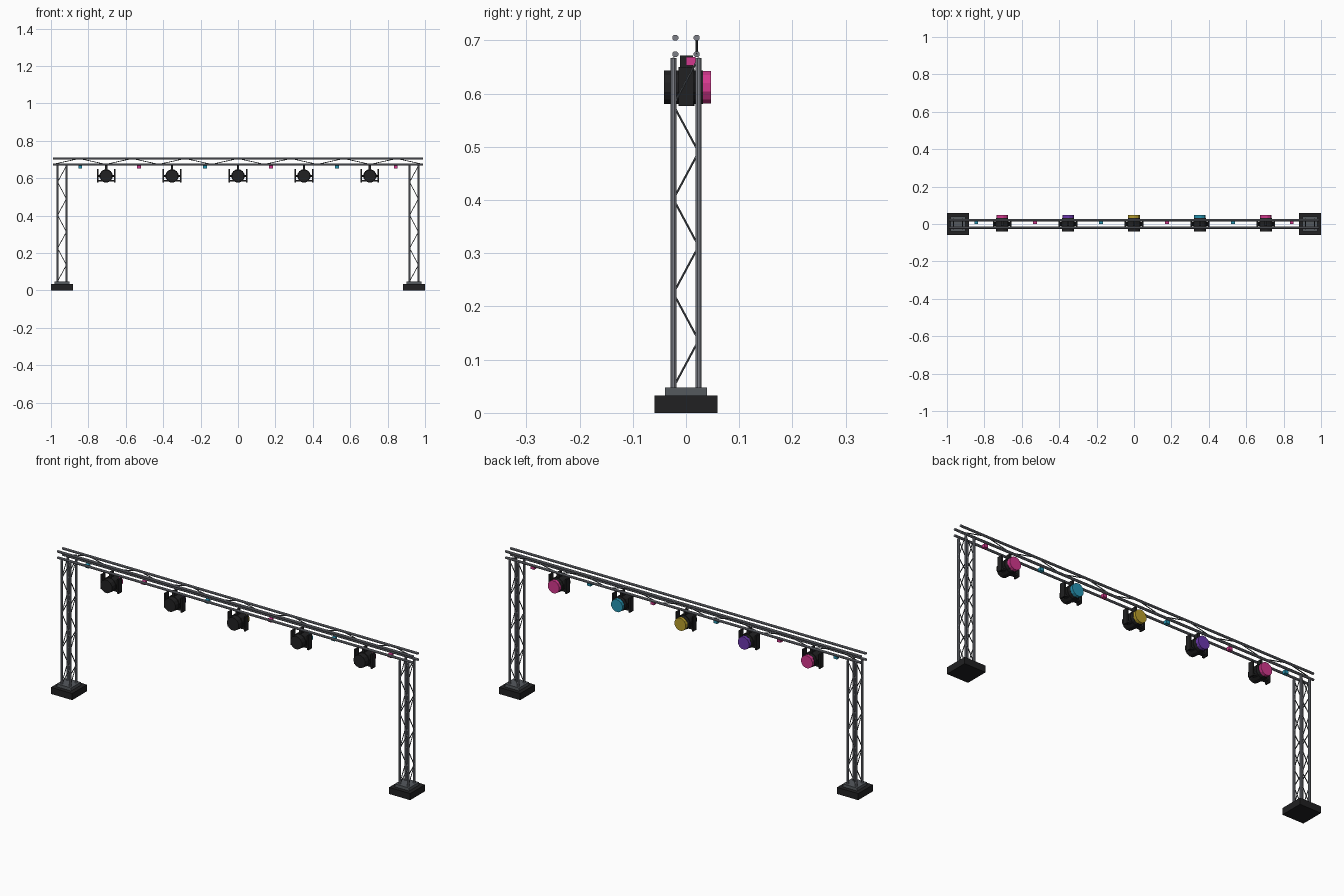
import bpy
from mathutils import Vector, Matrix

cube = bpy.data.objects.get("Cube")
if cube:
    bpy.data.objects.remove(cube, do_unlink=True)


def material(name, rgb):
    m = bpy.data.materials.new(name)
    m.use_nodes = True
    m.diffuse_color = (*rgb, 1)
    m.node_tree.nodes["Principled BSDF"].inputs["Base Color"].default_value = (*rgb, 1)
    return m


steel = material("steel grey", (0.20, 0.21, 0.24))
dark_steel = material("dark steel", (0.09, 0.10, 0.11))
black = material("black", (0.015, 0.015, 0.016))
pink = material("pink", (0.65, 0.04, 0.27))
teal = material("teal", (0.02, 0.30, 0.45))
purple = material("purple", (0.15, 0.04, 0.42))
yellow = material("yellow", (0.48, 0.34, 0.025))


def finish(name, mat):
    ob = bpy.context.object
    ob.name = name
    ob.data.materials.append(mat)
    return ob


def box(name, centre, size, mat):
    bpy.ops.mesh.primitive_cube_add(size=1, location=centre)
    bpy.context.object.data.transform(Matrix.Diagonal((*size, 1)))
    return finish(name, mat)


def tube(name, a, b, radius, mat, sides=8):
    a, b = Vector(a), Vector(b)
    d = b - a
    bpy.ops.mesh.primitive_cylinder_add(vertices=sides, radius=radius, depth=d.length)
    ob = bpy.context.object
    # turn the prism so that flats face outward, then aim it along the segment
    spin = Matrix.Rotation(3.14159 / sides, 4, "Z")
    aim = d.to_track_quat("Z", "Y").to_matrix().to_4x4()
    ob.data.transform(Matrix.Translation((a + b) / 2) @ aim @ spin)
    return finish(name, mat)


def lacing(name, start, side, along, count):
    """Zigzag rods: 'side' crosses the bay, 'along' advances one bay."""
    start, side, along = Vector(start), Vector(side), Vector(along)
    for i in range(count):
        a = start + along * i + side * (i % 2)
        b = start + along * (i + 1) + side * ((i + 1) % 2)
        tube(name, a, b, 0.0022, dark_steel, 6)


# Towers: foot, plate, four posts and lacing on each face
LEG, HALF, BOTTOM, TOP = 0.941, 0.0237, 0.048, 0.667
BAY = (0, 0, (TOP - BOTTOM) / 7)
for label, cx in (("right", -LEG), ("left", LEG)):
    box(label + "_foot", (cx, 0, 0.0165), (0.118, 0.118, 0.033), black)
    box(label + "_foot_plate", (cx, 0, 0.0405), (0.078, 0.078, 0.015), dark_steel)
    for s in (-HALF, HALF):
        for t in (-HALF, HALF):
            tube(label + "_post", (cx + s, t, BOTTOM), (cx + s, t, TOP), 0.006, steel)
        lacing(label + "_tower_lacing", (cx + s, -HALF, BOTTOM), (0, 2 * HALF, 0), BAY, 7)
        lacing(label + "_tower_lacing", (cx - HALF, s, BOTTOM), (2 * HALF, 0, 0), BAY, 7)

# Overhead beam: four chords and lacing at the back
END, LOW, HIGH, DEPTH = 0.99, 0.674, 0.705, 0.02
for y in (-DEPTH, DEPTH):
    for z in (LOW, HIGH):
        tube("beam_chord", (-END, y, z), (END, y, z), 0.006, steel)
lacing("beam_lacing", (-END, DEPTH, LOW), (0, 0, HIGH - LOW), (END / 7, 0, 0), 14)

# Stage lamps hung under the beam, lenses facing back
Z = 0.612
for i, colour in enumerate((pink, purple, yellow, teal, pink)):
    x = 0.3525 * (i - 2)
    tube("lamp_body", (x, -0.041, Z), (x, 0.032, Z), 0.033, black, 12)
    tube("lamp_collar", (x, -0.014, Z), (x, 0.016, Z), 0.036, black, 12)
    tube("lamp_lens", (x, 0.03, Z), (x, 0.047, Z), 0.032, colour, 12)
    box("lamp_hanger", (x, 0.001, 0.659), (0.012, 0.024, 0.026), black)
    box("lamp_yoke_bar", (x, 0, 0.587), (0.094, 0.02, 0.008), black)
    for s in (-1, 1):
        box("lamp_yoke_arm", (x + s * 0.046, 0, 0.6135), (0.008, 0.028, 0.073), black)
        tube("lamp_pivot", (x + s * 0.03, 0, Z), (x + s * 0.046, 0, Z), 0.006, black)

# Small marker lights between the lamps
for i, x in enumerate((-0.843, -0.529, -0.176, 0.176, 0.529, 0.843)):
    box("marker_light", (x, 0.009, 0.661), (0.02, 0.018, 0.016), pink if i % 2 else teal)
